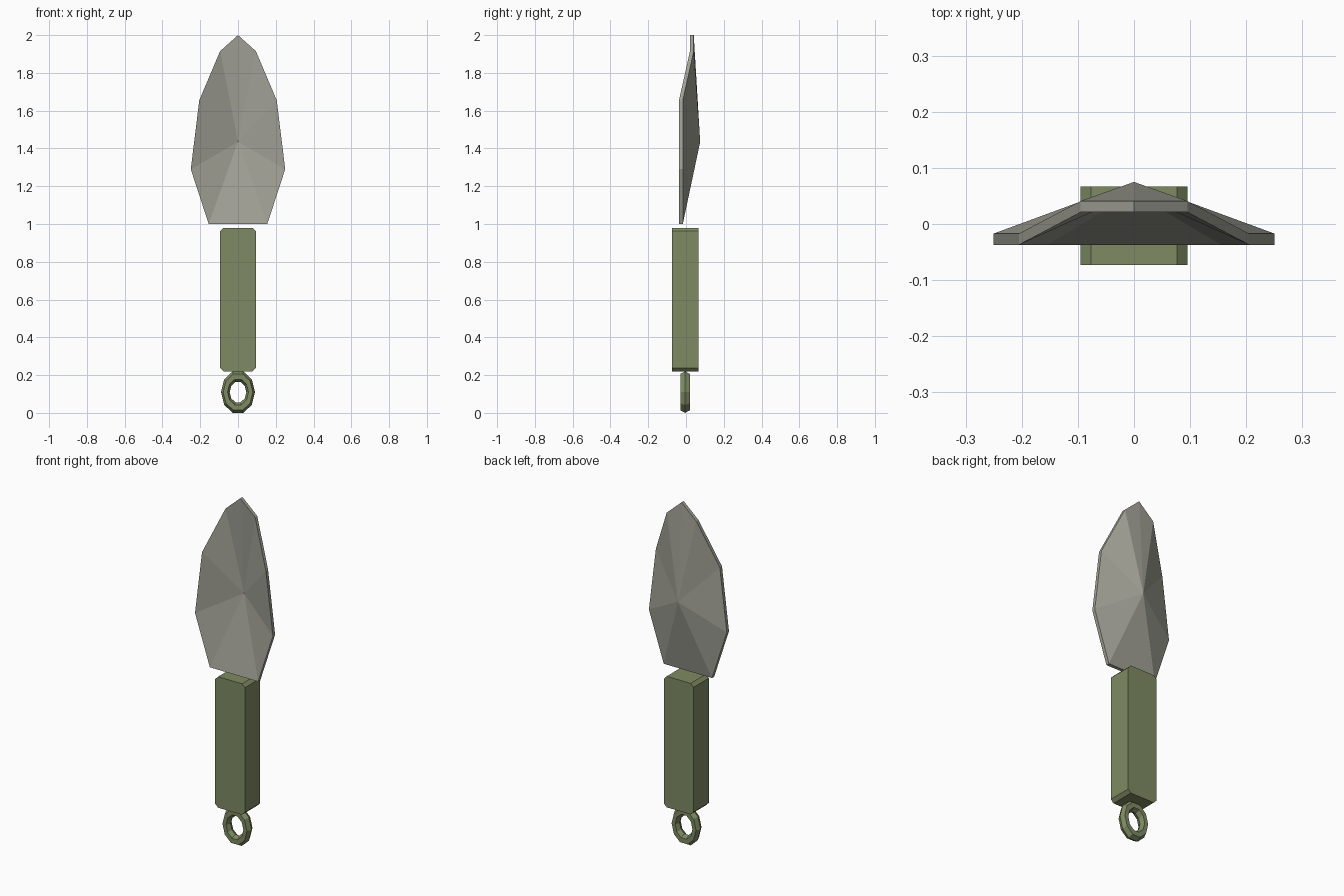
import bpy, bmesh
from math import pi, sin, cos

cube = bpy.data.objects.get("Cube")
if cube:
    bpy.data.objects.remove(cube, do_unlink=True)


def make_material(name, color):
    mat = bpy.data.materials.new(name)
    mat.use_nodes = True
    mat.diffuse_color = (*color, 1)
    mat.node_tree.nodes["Principled BSDF"].inputs["Base Color"].default_value = (*color, 1)
    return mat


def finish(bm, name, mat):
    bmesh.ops.recalc_face_normals(bm, faces=bm.faces)
    mesh = bpy.data.meshes.new(name)
    bm.to_mesh(mesh)
    bm.free()
    mesh.materials.append(mat)
    obj = bpy.data.objects.new(name, mesh)
    bpy.context.collection.objects.link(obj)
    return obj


steel = make_material("dull steel", (0.36, 0.36, 0.31))
green = make_material("olive green", (0.21, 0.26, 0.125))

# Blade: faceted, dished leaf shape with a thin rim (x, front y, z of one half)
half = [(0.155, -0.037, 1.0), (0.25, -0.037, 1.29), (0.205, -0.037, 1.655),
        (0.095, 0.021, 1.915)]
outline = half + [(0, 0.021, 2.0)] + [(-x, y, z) for x, y, z in reversed(half)]
thickness = 0.02
bm = bmesh.new()
front = [bm.verts.new(p) for p in outline]
back = [bm.verts.new((x, y + thickness, z)) for x, y, z in outline]
front_hub = bm.verts.new((0, 0.055, 1.435))
back_hub = bm.verts.new((0, 0.055 + thickness, 1.435))
for i in range(len(outline)):
    j = (i + 1) % len(outline)
    bm.faces.new((front[i], front[j], front_hub))
    bm.faces.new((back[j], back[i], back_hub))
    bm.faces.new((front[j], front[i], back[i], back[j]))
finish(bm, "blade", steel)

# Handle: long block, chamfered along its four front-to-back edges
bm = bmesh.new()
bmesh.ops.create_cube(bm, size=1)
for v in bm.verts:
    v.co = (v.co.x * 0.19, v.co.y * 0.14 - 0.003, v.co.z * 0.76 + 0.6)
edges = [e for e in bm.edges if abs(e.verts[0].co.y - e.verts[1].co.y) > 0.1]
bmesh.ops.bevel(bm, geom=edges, offset=0.018, segments=1, affect='EDGES')
finish(bm, "handle", green)

# Hanging ring: low-poly torus stretched upwards
around, sides = 10, 6
major, minor = 0.067, 0.023
bm = bmesh.new()
loops = []
for i in range(around):
    a = 2 * pi * i / around
    loop = []
    for k in range(sides):
        b = 2 * pi * k / sides
        r = major + minor * cos(b)
        loop.append(bm.verts.new((r * cos(a), 0.029 * sin(b) - 0.005,
                                  r * sin(a) * 1.285 + 0.11)))
    loops.append(loop)
for i in range(around):
    here, there = loops[i], loops[(i + 1) % around]
    for k in range(sides):
        n = (k + 1) % sides
        bm.faces.new((here[k], there[k], there[n], here[n]))
finish(bm, "hanging_ring", green)
